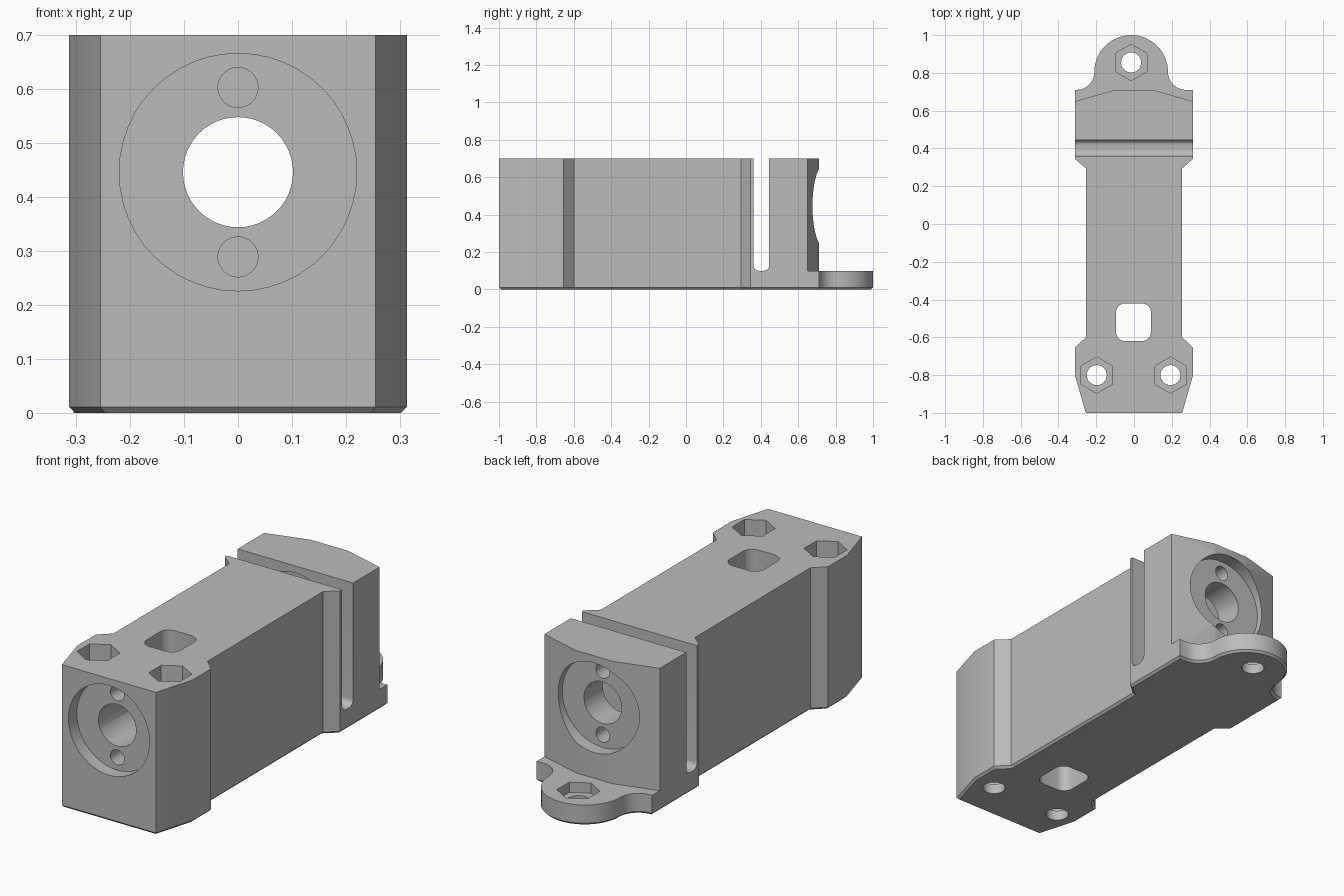
import bpy
import bmesh
from math import sin, cos, pi, radians
from mathutils import Matrix

if "Cube" in bpy.data.objects:
    bpy.data.objects.remove(bpy.data.objects["Cube"], do_unlink=True)

grey = bpy.data.materials.new("plain grey")
grey.use_nodes = True
colour = (0.5, 0.5, 0.5, 1)
grey.diffuse_color = colour
grey.node_tree.nodes["Principled BSDF"].inputs["Base Color"].default_value = colour


def arc(cx, cy, r, a0, a1, n):
    """Points on an arc, angles in degrees."""
    return [(cx + r * cos(radians(a0 + (a1 - a0) * i / n)),
             cy + r * sin(radians(a0 + (a1 - a0) * i / n))) for i in range(n + 1)]


def circle(cx, cy, r, n=48, start=0):
    return arc(cx, cy, r, start, start + 360, n)[:-1]


def rounded_rect(cx, cy, hx, hy, r):
    pts = []
    for k, (sx, sy) in enumerate([(1, 1), (-1, 1), (-1, -1), (1, -1)]):
        pts += arc(cx + sx * (hx - r), cy + sy * (hy - r), r, 90 * k, 90 * k + 90, 8)
    return pts


def prism(name, pts, low, high, chamfer=0.0, matrix=None):
    """Extrude an outline along z, optionally chamfering its lower rim."""
    bm = bmesh.new()
    base = bm.faces.new([bm.verts.new((x, y, low)) for x, y in pts])
    out = bmesh.ops.extrude_face_region(bm, geom=[base])
    top = [v for v in out["geom"] if isinstance(v, bmesh.types.BMVert)]
    bmesh.ops.translate(bm, verts=top, vec=(0, 0, high - low))
    bmesh.ops.recalc_face_normals(bm, faces=bm.faces)
    if chamfer:
        rim = [e for e in bm.edges if all(abs(v.co.z - low) < 1e-5 for v in e.verts)]
        bmesh.ops.bevel(bm, geom=rim, offset=chamfer, segments=1, affect='EDGES')
    if matrix:
        bmesh.ops.transform(bm, matrix=matrix, verts=bm.verts)
    bmesh.ops.recalc_face_normals(bm, faces=bm.faces)
    mesh = bpy.data.meshes.new(name)
    bm.to_mesh(mesh)
    bm.free()
    mesh.materials.append(grey)
    ob = bpy.data.objects.new(name, mesh)
    bpy.context.collection.objects.link(ob)
    return ob


# Housing outline: block with wide ends and a rounded mounting ear at the back
side = [(0.255, -1), (0.313, -0.8), (0.313, -0.655), (0.255, -0.6),
        (0.255, 0.295), (0.313, 0.345), (0.313, 0.71)]
ear_x, ear_y, ear_r, fillet = -0.015, 0.805, 0.195, 0.095
outline = side + arc(ear_x + ear_r + fillet, ear_y, fillet, 270, 180, 10)
outline += arc(ear_x, ear_y, ear_r, 0, 180, 32)[1:-1]
outline += arc(ear_x - ear_r - fillet, ear_y, fillet, 0, -90, 10)
outline += [(-x, y) for x, y in reversed(side)]
housing = prism("housing", outline, 0, 0.7, chamfer=0.011)
bpy.context.view_layer.objects.active = housing


def cut(cutter):
    mod = housing.modifiers.new("cut", 'BOOLEAN')
    mod.operation = 'DIFFERENCE'
    mod.solver = 'EXACT'
    mod.object = cutter
    bpy.ops.object.modifier_apply(modifier=mod.name)
    bpy.data.objects.remove(cutter, do_unlink=True)


# Local (x, y, z) becomes (x, z, y): drills along y
along_y = Matrix(((1, 0, 0, 0), (0, 0, 1, 0), (0, 1, 0, 0), (0, 0, 0, 1)))
# Local (x, y, z) becomes (z, x, y): cuts along x
along_x = Matrix(((0, 0, 1, 0), (1, 0, 0, 0), (0, 1, 0, 0), (0, 0, 0, 1)))


def drill(z, r, y0, y1):
    cut(prism("drill", circle(0, z, r), y0, y1, matrix=along_y))


# Angled back face above the mounting ear
cut(prism("back_trim", [(0.4, 0.625), (0.1, 0.71), (-0.1, 0.71), (-0.4, 0.625),
                        (-0.4, 1.2), (0.4, 1.2)], 0.1, 0.9))

# Cross slot with rounded floor corners
slot = [(0.36, 0.9)] + arc(0.39, 0.13, 0.03, 180, 270, 6)
slot += arc(0.415, 0.13, 0.03, 270, 360, 6) + [(0.445, 0.9)]
cut(prism("slot", slot, -0.5, 0.5, matrix=along_x))

# Round recesses, central bore and blind pin holes
axis = 0.446
drill(axis, 0.22, -1.1, -0.935)
drill(axis, 0.22, 0.645, 0.9)
drill(axis, 0.22, 0.4, 0.5)
drill(axis, 0.102, -1.2, 1.2)
for pin_z in (axis + 0.157, axis - 0.157):
    drill(pin_z, 0.037, -1.0, -0.75)
    drill(pin_z, 0.037, 0.56, 0.8)

# Window through the front end, with a chamfered lower rim
cut(prism("window", rounded_rect(-0.003, -0.52, 0.093, 0.1, 0.05), -0.2, 0.9))

# Screw holes with hexagonal nut pockets
for x, y, top in ((-0.197, -0.8, 0.9), (0.193, -0.8, 0.9), (-0.015, 0.855, 0.3)):
    cut(prism("screw_hole", circle(x, y, 0.053, 32), -0.2, top))
    cut(prism("nut_pocket", circle(x, y, 0.096, 6, 30), 0.05, top))

bpy.ops.object.select_all(action='DESELECT')
housing.select_set(True)
bpy.ops.object.shade_smooth_by_angle(angle=radians(30))
